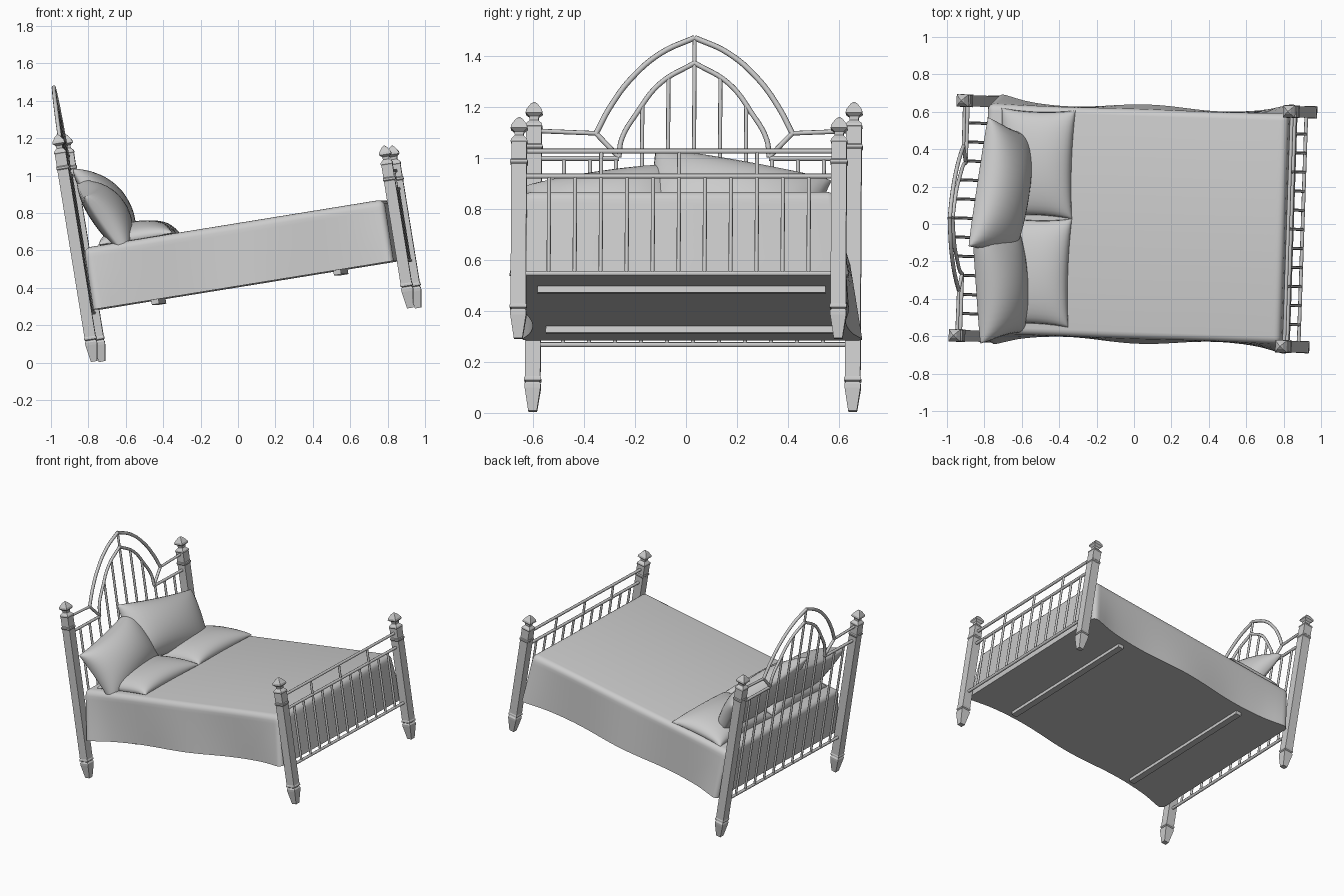
import bpy, bmesh, math
from mathutils import Matrix, Vector

if "Cube" in bpy.data.objects:
    bpy.data.objects.remove(bpy.data.objects["Cube"])

# Whole bed is built upright (head at x=0, foot at x=L), then tipped by this frame
FRAME = (Matrix.Translation((-0.748, 0.026, 0.006))
         @ Matrix.Rotation(math.radians(-1.92), 4, 'Z')
         @ Matrix.Rotation(math.radians(-9.2), 4, 'Y'))
L, HALF = 1.715, 0.628

grey = bpy.data.materials.new("plain_grey")
grey.diffuse_color = (0.6, 0.6, 0.6, 1)
grey.use_nodes = True
grey.node_tree.nodes["Principled BSDF"].inputs["Base Color"].default_value = grey.diffuse_color


def finish(name, bm, smooth=None):
    bmesh.ops.recalc_face_normals(bm, faces=bm.faces)
    me = bpy.data.meshes.new(name)
    bm.to_mesh(me)
    bm.free()
    me.materials.append(grey)
    ob = bpy.data.objects.new(name, me)
    bpy.context.collection.objects.link(ob)
    ob.matrix_world = FRAME
    if smooth:
        bpy.ops.object.select_all(action='DESELECT')
        ob.select_set(True)
        bpy.context.view_layer.objects.active = ob
        bpy.ops.object.shade_smooth_by_angle(angle=math.radians(smooth))
    return ob


def rod(name, points, radius=0.01, curved=False):
    cu = bpy.data.curves.new(name, 'CURVE')
    cu.dimensions = '3D'
    cu.bevel_depth, cu.bevel_resolution, cu.use_fill_caps = radius, 2, True
    cu.resolution_u = 6
    if curved:
        sp = cu.splines.new('BEZIER')
        sp.bezier_points.add(len(points) - 1)
        for bp, p in zip(sp.bezier_points, points):
            bp.co = p
            bp.handle_left_type = bp.handle_right_type = 'AUTO'
    else:
        sp = cu.splines.new('POLY')
        sp.points.add(len(points) - 1)
        for sp_pt, p in zip(sp.points, points):
            sp_pt.co = (*p, 1)
    cu.materials.append(grey)
    ob = bpy.data.objects.new(name, cu)
    bpy.context.collection.objects.link(ob)
    ob.matrix_world = FRAME


# Square turned posts with tapered feet and pointed finials
def post(name, x, y, base, h):
    profile = [(0.017, 0), (0.031, 0.09), (0.032, 0.105), (0.026, 0.115), (0.033, 0.12),
               (0.033, 0.13), (0.030, 0.135), (0.030, h - 0.19), (0.034, h - 0.185),
               (0.034, h - 0.175), (0.030, h - 0.17), (0.030, h - 0.105), (0.033, h - 0.1),
               (0.031, h - 0.09), (0.017, h - 0.075), (0.019, h - 0.06), (0.033, h - 0.048),
               (0.031, h - 0.035), (0.014, h - 0.01), (0.002, h)]
    bm = bmesh.new()
    rings = [[bm.verts.new((x + r * a, y + r * b, base + z))
              for a, b in ((-1, -1), (1, -1), (1, 1), (-1, 1))] for r, z in profile]
    for lo, hi in zip(rings, rings[1:]):
        for i in range(4):
            j = (i + 1) % 4
            bm.faces.new((lo[i], lo[j], hi[j], hi[i]))
    bm.faces.new(rings[0])
    bm.faces.new(rings[-1])
    finish(name, bm)


for s, side in ((-1, "right"), (1, "left")):
    post("head_post_" + side, 0, s * HALF, 0, 1.23)
    post("foot_post_" + side, L, s * HALF, 0.012, 0.88)

# Footboard rails and bars
for z in (0.756, 0.657, 0.27):
    rod("foot_rail", [(L, -HALF, z), (L, HALF, z)])
for i in range(-5, 6):
    rod("foot_bar", [(L, i * 0.102, 0.27), (L, i * 0.102, 0.657)], 0.008)
for i in (-3, 0, 3):
    rod("foot_upper_bar", [(L, i * 0.102, 0.657), (L, i * 0.102, 0.756)], 0.008)

# Headboard: low rail, side rails, two pointed arches and bars
rod("head_low_rail", [(0, -HALF, 0.265), (0, HALF, 0.265)])
outer = [(0.385, 1.105), (0.33, 1.21), (0.246, 1.325), (0.13, 1.425), (0, 1.485)]
inner = [(0.295, 1.01), (0.285, 1.08), (0.225, 1.186), (0.135, 1.303), (0, 1.385)]
for s in (-1, 1):
    rod("outer_arch", [(0, s * y, z) for y, z in outer], 0.011, True)
    rod("inner_arch", [(0, s * y, z) for y, z in inner], 0.01, True)
    rod("arch_brace", [(0, s * 0.385, 1.105), (0, s * 0.295, 1.01)])
    rod("head_upper_rail", [(0, s * HALF, 1.115), (0, s * 0.385, 1.105)], 0.009)
    rod("head_side_rail", [(0, s * HALF, 1.005), (0, s * 0.295, 1.005)])
for i, top in enumerate((1.485, 1.325, 1.215, 1.005, 1.005, 1.005)):
    for s in ((1,) if i == 0 else (-1, 1)):
        y = s * min(i * 0.102, 0.52)
        rod("head_bar", [(0, y, 0.265), (0, y, top)], 0.008)

# Slats under the mattress
for x in (0.371, 1.358):
    bm = bmesh.new()
    bmesh.ops.create_cube(bm, size=1, matrix=Matrix.Translation((x, 0, 0.265))
                          @ Matrix.Diagonal((0.04, 1.13, 0.03, 1)))
    finish("slat", bm)

# Mattress with draped cover: rounded top, wavy skirt flaring at the corners
X0, X1, Z0, Z1, W = 0.04, 1.668, 0.275, 0.608, 0.612
bm = bmesh.new()
bmesh.ops.create_cube(bm, size=1, matrix=Matrix.Translation(((X0 + X1) / 2, 0, (Z0 + Z1) / 2))
                      @ Matrix.Diagonal((X1 - X0, 2 * W, Z1 - Z0, 1)))
edges = [e for e in bm.edges if sum(v.co.z for v in e.verts) > Z0 + Z1 + 0.01
         or abs(e.verts[0].co.z - e.verts[1].co.z) > 0.1]
bmesh.ops.bevel(bm, geom=edges, offset=0.035, segments=4, profile=0.5, affect='EDGES')
for i in range(1, 32):
    bmesh.ops.bisect_plane(bm, geom=bm.verts[:] + bm.edges[:] + bm.faces[:],
                           plane_co=(X0 + (X1 - X0) * i / 32, 0, 0), plane_no=(1, 0, 0))
for i in range(1, 6):
    bmesh.ops.bisect_plane(bm, geom=bm.verts[:] + bm.edges[:] + bm.faces[:],
                           plane_co=(0, 0, Z0 + (Z1 - Z0) * i / 6), plane_no=(0, 0, 1))
for v in bm.verts:
    low = (Z1 - v.co.z) / (Z1 - Z0)
    t = (v.co.x - X0) / (X1 - X0)
    wave = 0.016 + 0.012 * math.cos((t - 0.5) * 4 * math.pi)
    flare = 0.03 * (math.exp(-(t / 0.07) ** 2) + math.exp(-((1 - t) / 0.07) ** 2))
    if abs(v.co.y) > W - 0.04:
        v.co.y += math.copysign(low * (wave + flare), v.co.y)
finish("mattress_cover", bm, 35)


# Pillows: bulged sheets on both sides of a seam, with slightly drawn-in sides
def pillow(name, centre, width, height, roll, lean, front, back, n=20):
    rot = Matrix.Rotation(math.radians(-lean), 3, 'Y') @ Matrix.Rotation(math.radians(roll), 3, 'X')
    bm = bmesh.new()
    for side, bulge in ((1, front), (-1, back)):
        grid = []
        for i in range(n + 1):
            row = []
            for j in range(n + 1):
                s = math.sin((i / n - 0.5) * math.pi)
                t = math.sin((j / n - 0.5) * math.pi)
                f = math.sqrt(max(0, (1 - s * s) * (1 - t * t))) ** 0.8
                p = Vector((side * bulge * f,
                            s * width / 2 * (1 - 0.05 * (1 - t * t)),
                            t * height / 2 * (1 - 0.06 * (1 - s * s))))
                row.append(bm.verts.new(Vector(centre) + rot @ p))
            grid.append(row)
        for i in range(n):
            for j in range(n):
                bm.faces.new((grid[i][j], grid[i + 1][j], grid[i + 1][j + 1], grid[i][j + 1]))
    bmesh.ops.remove_doubles(bm, verts=bm.verts, dist=0.0004)
    finish(name, bm, 60)


pillow("leaning_pillow_left", (0.145, 0.155, 0.79), 0.71, 0.40, -12, 24, 0.15, 0.05)
pillow("leaning_pillow_right", (0.15, -0.335, 0.755), 0.61, 0.38, 10, 26, 0.15, 0.05)
pillow("flat_pillow_left", (0.32, 0.305, 0.612), 0.58, 0.40, 0, 90, 0.095, 0.02)
pillow("flat_pillow_right", (0.32, -0.275, 0.612), 0.58, 0.40, 0, 90, 0.095, 0.02)
